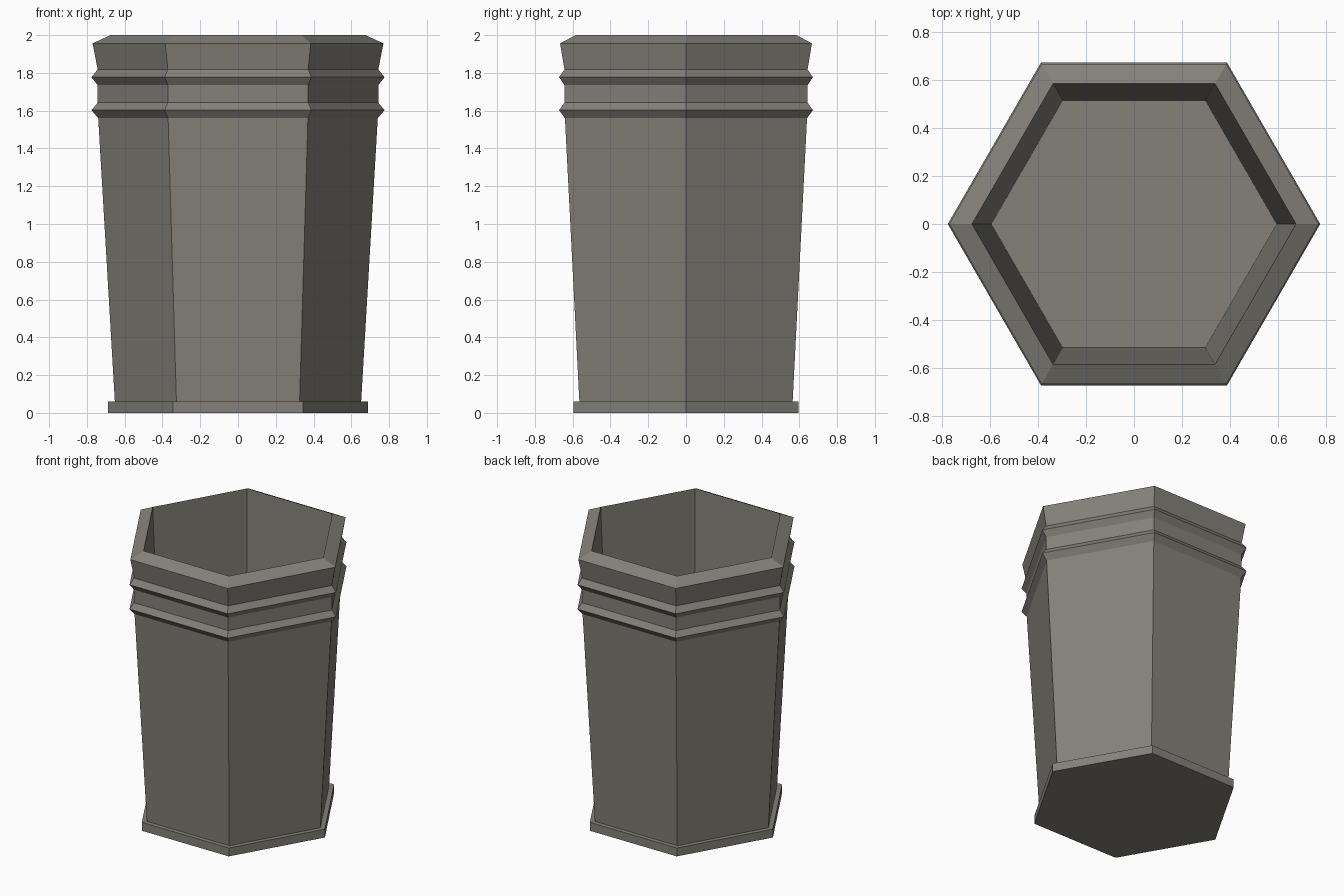
import bpy, bmesh, math

if "Cube" in bpy.data.objects:
    bpy.data.objects.remove(bpy.data.objects["Cube"])

stone = bpy.data.materials.new("warm grey stone")
stone.diffuse_color = (0.23, 0.22, 0.19, 1)
stone.use_nodes = True
stone.node_tree.nodes["Principled BSDF"].inputs["Base Color"].default_value = stone.diffuse_color


def hex_shell(name, profile):
    """Six-sided flat-faced solid from (corner radius, height) points, capped at both ends."""
    bm = bmesh.new()
    rings = []
    for r, z in profile:
        rings.append([bm.verts.new((r * math.cos(i * math.pi / 3),
                                    r * math.sin(i * math.pi / 3), z)) for i in range(6)])
    for a, b in zip(rings, rings[1:]):
        for i in range(6):
            j = (i + 1) % 6
            bm.faces.new((a[i], a[j], b[j], b[i]))
    bm.faces.new(rings[0][::-1])
    bm.faces.new(rings[-1])
    me = bpy.data.meshes.new(name)
    bm.to_mesh(me)
    bm.free()
    me.materials.append(stone)
    ob = bpy.data.objects.new(name, me)
    bpy.context.collection.objects.link(ob)
    return ob


# base plinth, tapered wall, two raised bands, flared rim, inner wall and floor
hex_shell("hexagonal_pot", [
    (0.688, 0.0), (0.688, 0.06), (0.652, 0.06),
    (0.74, 1.56), (0.776, 1.603), (0.743, 1.642),
    (0.743, 1.735), (0.776, 1.777), (0.743, 1.818),
    (0.77, 1.956), (0.675, 2.0),
    (0.595, 0.06),
])
